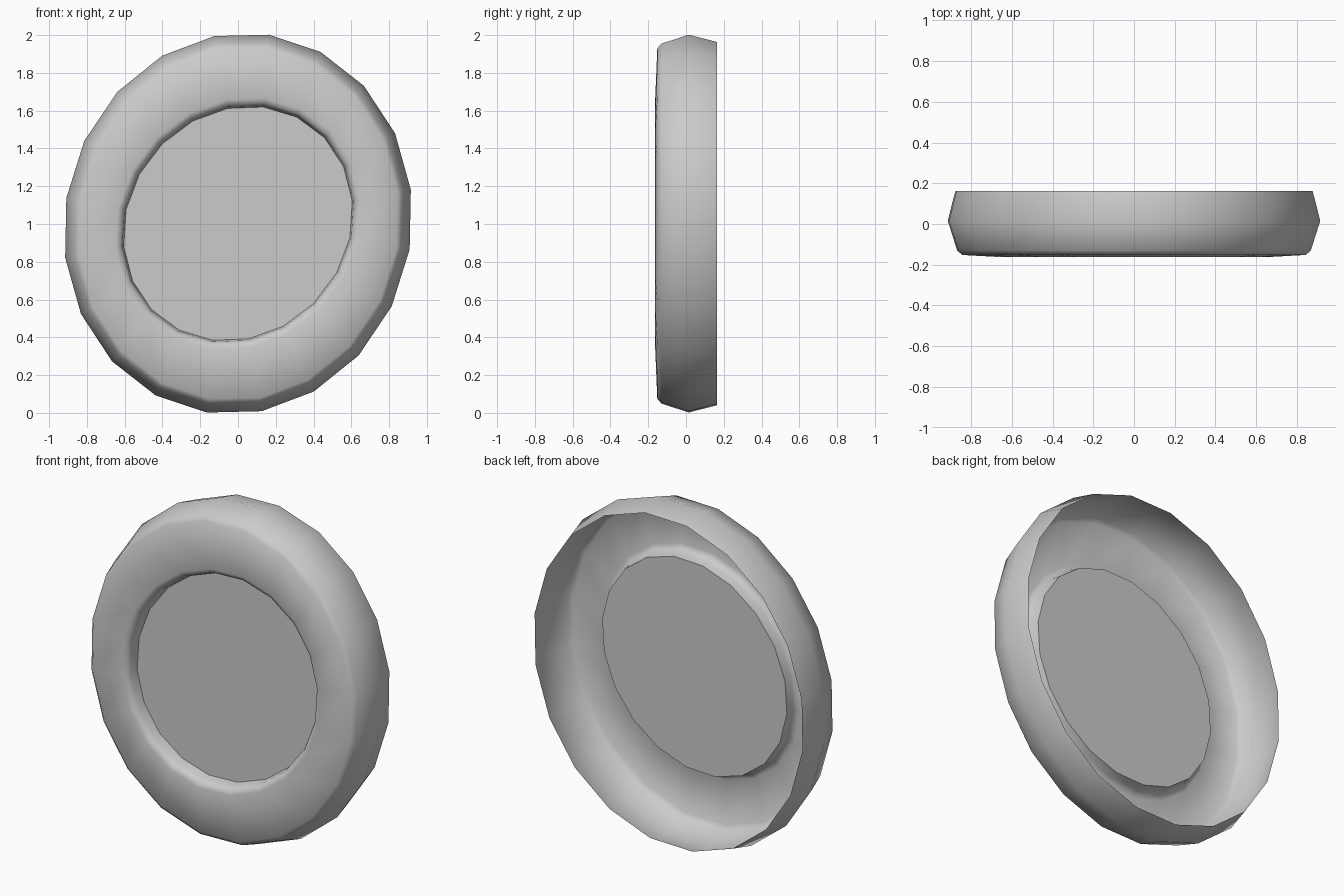
import bpy, bmesh, math
from mathutils import Vector

if "Cube" in bpy.data.objects:
    bpy.data.objects.remove(bpy.data.objects["Cube"])

SIDES = 20
CENTRE_Z = 1.002
# conjugate half-axes (x, z) of the slightly tilted outer and inner ovals
OUTER = (Vector((-0.125, 0.993)), Vector((0.915, 0.18)))
INNER = (Vector((-0.055, 0.61)), Vector((0.605, 0.12)))


def oval(bm, axes, grow, y):
    """Ring of vertices on an oval, grown or shrunk by a distance, at depth y."""
    a, b = (v * (1 + grow / v.length) for v in axes)
    ring = []
    for k in range(SIDES):
        t = 2 * math.pi * k / SIDES
        p = a * math.cos(t) + b * math.sin(t)
        ring.append(bm.verts.new((p.x, y, p.y + CENTRE_Z)))
    return ring


def finish(bm, name, smooth):
    mesh = bpy.data.meshes.new(name)
    bm.to_mesh(mesh)
    bm.free()
    obj = bpy.data.objects.new(name, mesh)
    bpy.context.collection.objects.link(obj)
    if smooth:
        bpy.ops.object.select_all(action='DESELECT')
        obj.select_set(True)
        bpy.context.view_layer.objects.active = obj
        bpy.ops.object.shade_smooth_by_angle(angle=math.radians(65))
    return obj


# rim shell: open back edge, bulging side, front face, tapered lip of the recess
profile = [
    (OUTER, -0.038, 0.163), (OUTER, 0.0, 0.015), (OUTER, -0.047, -0.13),
    (OUTER, -0.072, -0.152), (INNER, 0.045, -0.163),
    (INNER, 0.02, -0.152), (INNER, 0.008, -0.13), (INNER, 0.0, -0.08),
]
bm = bmesh.new()
rings = [oval(bm, *p) for p in profile]
for r0, r1 in zip(rings, rings[1:]):
    for i in range(SIDES):
        j = (i + 1) % SIDES
        bm.faces.new((r0[i], r0[j], r1[j], r1[i]))
bmesh.ops.recalc_face_normals(bm, faces=bm.faces)
# make sure the front plate faces forward
bm.normal_update()
if sum(f.normal.y * f.calc_area() for f in bm.faces) > 0:
    bmesh.ops.reverse_faces(bm, faces=bm.faces)
finish(bm, "rim", True)

# flat recessed centre disc
bm = bmesh.new()
face = bm.faces.new(oval(bm, INNER, 0.0, -0.08))
face.normal_update()
if face.normal.y > 0:
    face.normal_flip()
finish(bm, "centre_disc", False)
